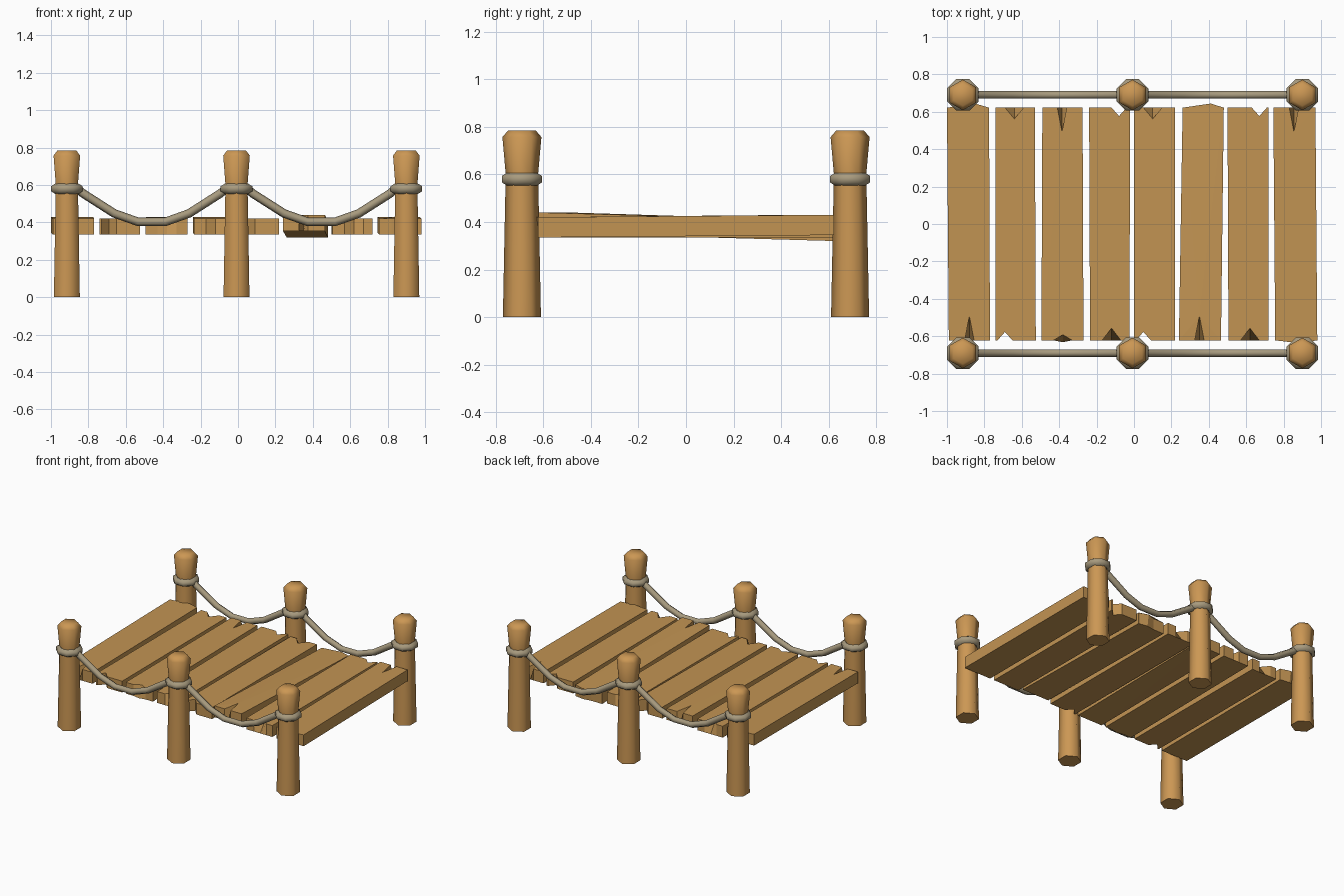
import bpy, bmesh, math
from mathutils import Vector

if "Cube" in bpy.data.objects:
    bpy.data.objects.remove(bpy.data.objects["Cube"])


def material(name, rgb):
    m = bpy.data.materials.new(name)
    m.diffuse_color = (*rgb, 1)
    m.use_nodes = True
    m.node_tree.nodes["Principled BSDF"].inputs["Base Color"].default_value = m.diffuse_color
    return m


POST = material("post wood", (0.60, 0.31, 0.088))
PLANK = material("plank wood", (0.54, 0.295, 0.086))
ROPE = material("rope", (0.39, 0.325, 0.21))


def finish(bm, name, mat, smooth=None):
    bmesh.ops.recalc_face_normals(bm, faces=bm.faces)
    me = bpy.data.meshes.new(name)
    bm.to_mesh(me)
    bm.free()
    ob = bpy.data.objects.new(name, me)
    bpy.context.collection.objects.link(ob)
    me.materials.append(mat)
    if smooth:
        bpy.ops.object.select_all(action='DESELECT')
        ob.select_set(True)
        bpy.context.view_layer.objects.active = ob
        bpy.ops.object.shade_smooth_by_angle(angle=math.radians(smooth))
    return ob


def skin(bm, rings, closed=False):
    """Bridge vertex rings; cap the ends unless closed."""
    vs = [[bm.verts.new(p) for p in r] for r in rings]
    n = len(vs[0])
    pairs = list(zip(vs, vs[1:])) + ([(vs[-1], vs[0])] if closed else [])
    for a, b in pairs:
        for i in range(n):
            j = (i + 1) % n
            bm.faces.new((a[i], a[j], b[j], b[i]))
    if not closed:
        bm.faces.new(vs[0][::-1])
        bm.faces.new(vs[-1])


# hexagonal posts, waisted where the rope is tied
def post(x, y, name):
    prof = [(0.080, 0), (0.069, 0.56), (0.068, 0.60), (0.082, 0.757), (0.058, 0.785)]
    bm = bmesh.new()
    skin(bm, [[(x + r * math.sin(k * math.pi / 3), y + r * math.cos(k * math.pi / 3), z)
               for k in range(6)] for r, z in prof])
    finish(bm, name, POST, 62)


# rope loop round a post
def rope_ring(x, y, name):
    bm = bmesh.new()
    rings = []
    for k in range(8):
        a = k * math.pi / 4 + math.pi / 8
        ring = []
        for i in range(6):
            b = i * math.pi / 3 + math.pi / 6
            r = 0.068 + 0.027 * math.cos(b)
            ring.append((x + r * math.cos(a), y + r * math.sin(a), 0.58 + 0.027 * math.sin(b)))
        rings.append(ring)
    skin(bm, rings, closed=True)
    finish(bm, name, ROPE, 62)


# sagging rope between two posts
def rope(x0, x1, y, name):
    heights = [0.59, 0.555, 0.448, 0.403, 0.403, 0.448, 0.555, 0.59]
    steps = [0.05, 0.095, 0.28, 0.42, 0.58, 0.72, 0.905, 0.95]
    pts = [Vector((x0 + (x1 - x0) * t, y, z)) for t, z in zip(steps, heights)]
    rings = []
    for i, p in enumerate(pts):
        d = (pts[min(i + 1, 7)] - pts[max(i - 1, 0)]).normalized()
        up = Vector((-d.z, 0, d.x))
        rings.append([p + 0.023 * (up * math.cos(a) + Vector((0, 1, 0)) * math.sin(a))
                      for a in [k * math.pi / 3 for k in range(6)]])
    bm = bmesh.new()
    skin(bm, rings)
    finish(bm, name, ROPE, 62)


XS = (-0.915, -0.008, 0.90)
for side, y in (("front", -0.69), ("back", 0.69)):
    for x, tag in zip(XS, ("left", "middle", "right")):
        post(x, y, f"{side}_{tag}_post")
        rope_ring(x, y, f"{side}_{tag}_rope_loop")
    for a, b, tag in ((XS[0], XS[1], "left"), (XS[1], XS[2], "right")):
        rope(a, b, y, f"{side}_{tag}_rope")


# plank with a split at each end; split = (x, top depth, bottom depth, half width)
def plank(name, front_x, back_x, front, back, zf, zb):
    layers = []
    for top in (0, 1):
        pts = []
        for s, (l, r), (sx, dt, db, w), dz in ((-1, front_x, front, zf), (1, back_x, back, zb)):
            d = dt if top else db
            z = (0.42 if top else 0.335) + dz
            end = [(l, s * 0.622, z), (sx - w, s * 0.622, z), (sx, s * (0.622 - d), z),
                   (sx + w, s * 0.622, z), (r, s * 0.622, z)]
            pts += end if s < 0 else end[::-1]
        layers.append(pts)
    bm = bmesh.new()
    skin(bm, layers)
    bmesh.ops.triangulate(bm, faces=[f for f in bm.faces if len(f.verts) > 4])
    finish(bm, name, PLANK)


planks = [
    ((-0.99, -0.77), (-1.0, -0.775), (-0.88, 0.13, 0, 0.025), (-0.85, -0.022, -0.01, 0.07), 0, 0.01),
    ((-0.74, -0.525), (-0.74, -0.53), (-0.69, 0.045, 0.045, 0.04), (-0.64, 0.06, 0, 0.05), 0, 0),
    ((-0.495, -0.27), (-0.49, -0.275), (-0.38, 0.03, -0.01, 0.05), (-0.385, 0.13, 0, 0.025), 0, 0.01),
    ((-0.235, -0.025), (-0.24, -0.02), (-0.12, 0.065, 0, 0.05), (-0.08, 0.045, 0.045, 0.04), 0, 0.01),
    ((0.0, 0.22), (0.0, 0.22), (0.05, 0.045, 0.045, 0.04), (0.10, 0.06, 0, 0.05), 0, 0),
    ((0.24, 0.465), (0.26, 0.48), (0.35, 0.13, 0, 0.025), (0.41, -0.022, -0.01, 0.06), 0.02, -0.015),
    ((0.505, 0.72), (0.5, 0.72), (0.62, 0.065, 0, 0.05), (0.67, 0.045, 0.045, 0.04), 0, 0),
    ((0.755, 0.98), (0.745, 0.97), (0.88, -0.015, 0.0, 0.06), (0.855, 0.13, 0, 0.025), 0.0, 0.01),
]
for i, p in enumerate(planks):
    plank(f"plank_{i + 1}", *p)
